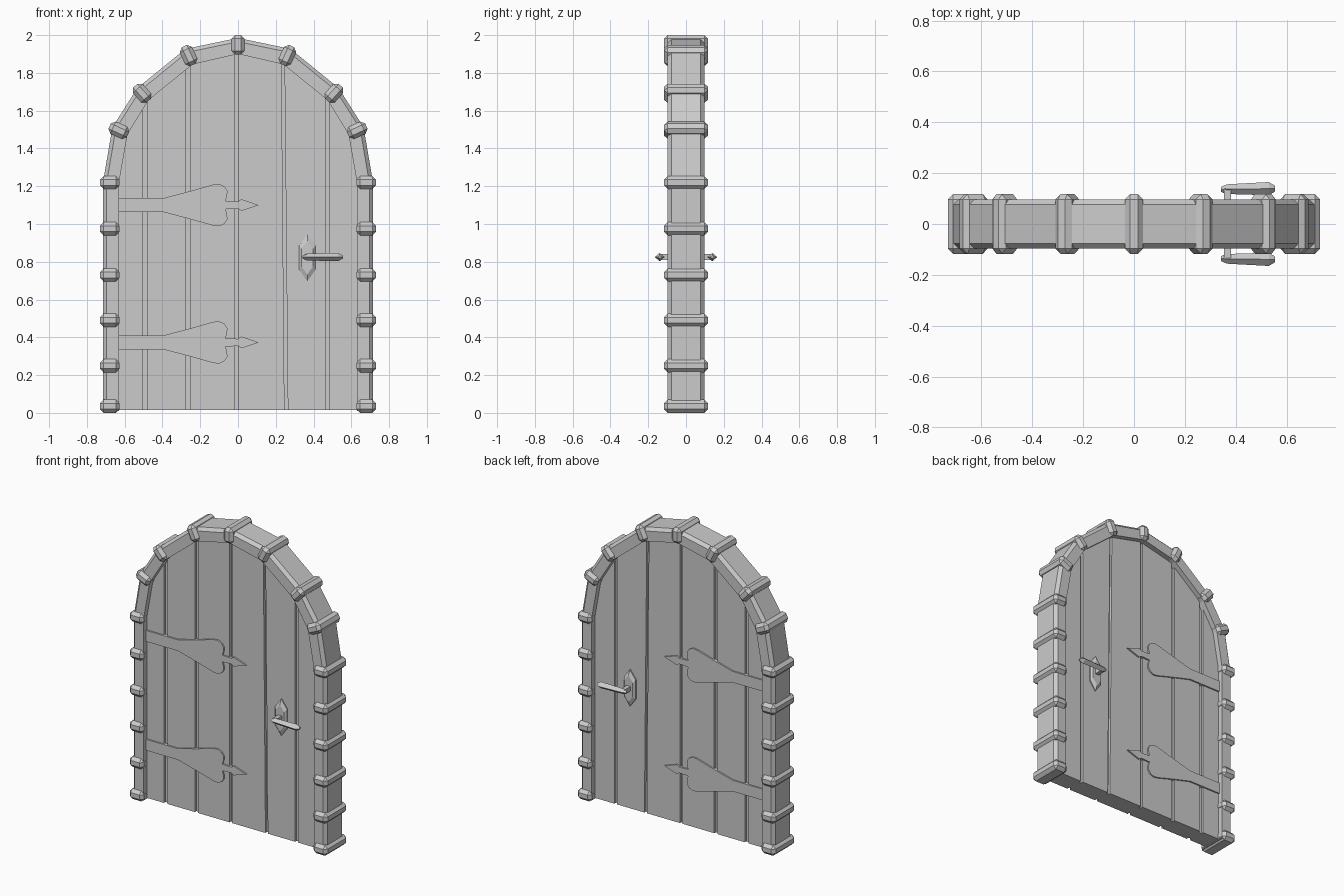
import bpy, bmesh
from mathutils import Vector, Matrix

if "Cube" in bpy.data.objects:
    bpy.data.objects.remove(bpy.data.objects["Cube"])


def finish(name, bm):
    bmesh.ops.recalc_face_normals(bm, faces=bm.faces)
    me = bpy.data.meshes.new(name)
    bm.to_mesh(me)
    bm.free()
    ob = bpy.data.objects.new(name, me)
    bpy.context.collection.objects.link(ob)
    return ob


def loft(name, rings):
    """Skin a list of equal-length point rings and cap both ends."""
    bm = bmesh.new()
    vr = [[bm.verts.new(p) for p in r] for r in rings]
    n = len(vr[0])
    for a, b in zip(vr, vr[1:]):
        for i in range(n):
            j = (i + 1) % n
            bm.faces.new((a[i], a[j], b[j], b[i]))
    bm.faces.new(vr[0])
    bm.faces.new(vr[-1])
    return finish(name, bm)


def slab(name, outline, y0, y1):
    return loft(name, [[(x, y, z) for x, z in outline] for y in (y0, y1)])


# Arch frame stations: inner and outer edge (x, z), right foot to apex
inner = [(.63, .01), (.63, 1.22), (.585, 1.475), (.475, 1.655), (.24, 1.845), (0, 1.90)]
outer = [(.715, .01), (.715, 1.22), (.665, 1.512), (.533, 1.72), (.278, 1.927), (0, 1.985)]
stations = list(zip(inner, outer))
full = stations + [((-a[0], a[1]), (-b[0], b[1])) for a, b in stations[-2::-1]]

# Frame: swept section, outer corners chamfered
D, C = .097, .02
rings = []
for a, b in full:
    a, b = Vector((a[0], 0, a[1])), Vector((b[0], 0, b[1]))
    c = b + (a - b).normalized() * C
    y = Vector((0, 1, 0))
    rings.append([a - y * D, c - y * D, b - y * (D - C), b + y * (D - C), c + y * D, a + y * D])
loft("door_frame", rings)


# Bands: chamfered blocks wrapped around the frame
def band(i, a, b):
    a, b = Vector((a[0], 0, a[1])), Vector((b[0], 0, b[1]))
    r = (b - a).normalized()
    lo, hi = a - r * .003, b + r * .016
    y = Vector((0, 1, 0))
    t = r.cross(y)
    rot = Matrix((r, y, t)).transposed().to_4x4()
    bm = bmesh.new()
    bmesh.ops.create_cube(bm, size=1)
    bmesh.ops.scale(bm, vec=((hi - lo).length, .234, .07), verts=bm.verts)
    bmesh.ops.bevel(bm, geom=bm.edges[:], offset=.02, segments=1, affect='EDGES')
    bm.transform(Matrix.Translation((lo + hi) / 2) @ rot)
    finish("frame_band_%d" % i, bm)


spots = [((s * .63, z), (s * .715, z)) for s in (-1, 1) for z in (.035, .25, .49, .73, .975)]
for i, (a, b) in enumerate(spots + full[1:-1]):
    band(i, a, b)

# Planks: tops follow the arch centre line, hidden inside the frame
mids = [((a[0] + b[0]) / 2, (a[1] + b[1]) / 2) for a, b in full][1:-1]


def top(x):
    for (xa, za), (xb, zb) in zip(mids, mids[1:]):
        if xb <= x <= xa:
            return za + (zb - za) * (xa - x) / (xa - xb)


def plank(name, l0, l1, r0, r1, half):
    arc = [m for m in mids if l1 < m[0] < r1]
    outline = [(l0, .015), (r0, .015), (r1, top(r1))] + arc + [(l1, top(l1))]
    slab(name, outline, -half, half)


plank("door_core", -.66, -.66, .66, .66, .045)
# Grooves as (left bottom, left top, right bottom, right top)
grooves = [(-.505, -.505, -.478, -.478), (-.275, -.275, -.252, -.252), (-.018, -.018, 0, 0),
           (.246, .230, .264, .246), (.465, .465, .485, .485)]
left = (-.66, -.66)
for i, (lb, lt, rb, rt) in enumerate(grooves + [(.66,) * 4]):
    plank("plank_%d" % i, left[0], left[1], lb, lt, .062)
    left = (rb, rt)

# Strap hinge outline, upper half, mirrored about its centre line
strap = [(-.64, .037), (-.395, .037), (-.25, .075), (-.13, .109), (-.10, .112), (-.072, .099),
         (-.056, .075), (-.058, .048), (-.066, .022), (0, .019), (.018, .031), (.11, 0)]
strap += [(x, -z) for x, z in strap[-2::-1]]
plate = [(0, .123), (.043, .065), (.043, -.065), (0, -.123), (-.043, -.065), (-.043, .065)]

for s, side in ((-1, "front"), (1, "back")):
    for z0, pos in ((1.10, "upper"), (.373, "lower")):
        slab("hinge_%s_%s" % (pos, side), [(x, z + z0) for x, z in strap], s * .05, s * .072)
    # Handle plate with chamfered rim
    loft("handle_plate_" + side, [[(.367 + x * k, s * y, .822 + z * k) for x, z in plate]
                                  for k, y in ((1, .05), (1, .07), (.72, .082))])
    # Handle stem
    slab("handle_stem_" + side, [(.353, .81), (.353, .84), (.381, .84), (.381, .81)],
         s * .06, s * .14)
    # Lever: tapered diamond section along x
    loft("handle_lever_" + side, [
        [(x, s * (yc - h), .825), (x, s * yc, .825 + w), (x, s * (yc + h), .825), (x, s * yc, .825 - w)]
        for x, yc, h, w in ((.342, .136, .01, .008), (.365, .137, .019, .018),
                            (.53, .139, .026, .022), (.555, .139, .011, .008))])
